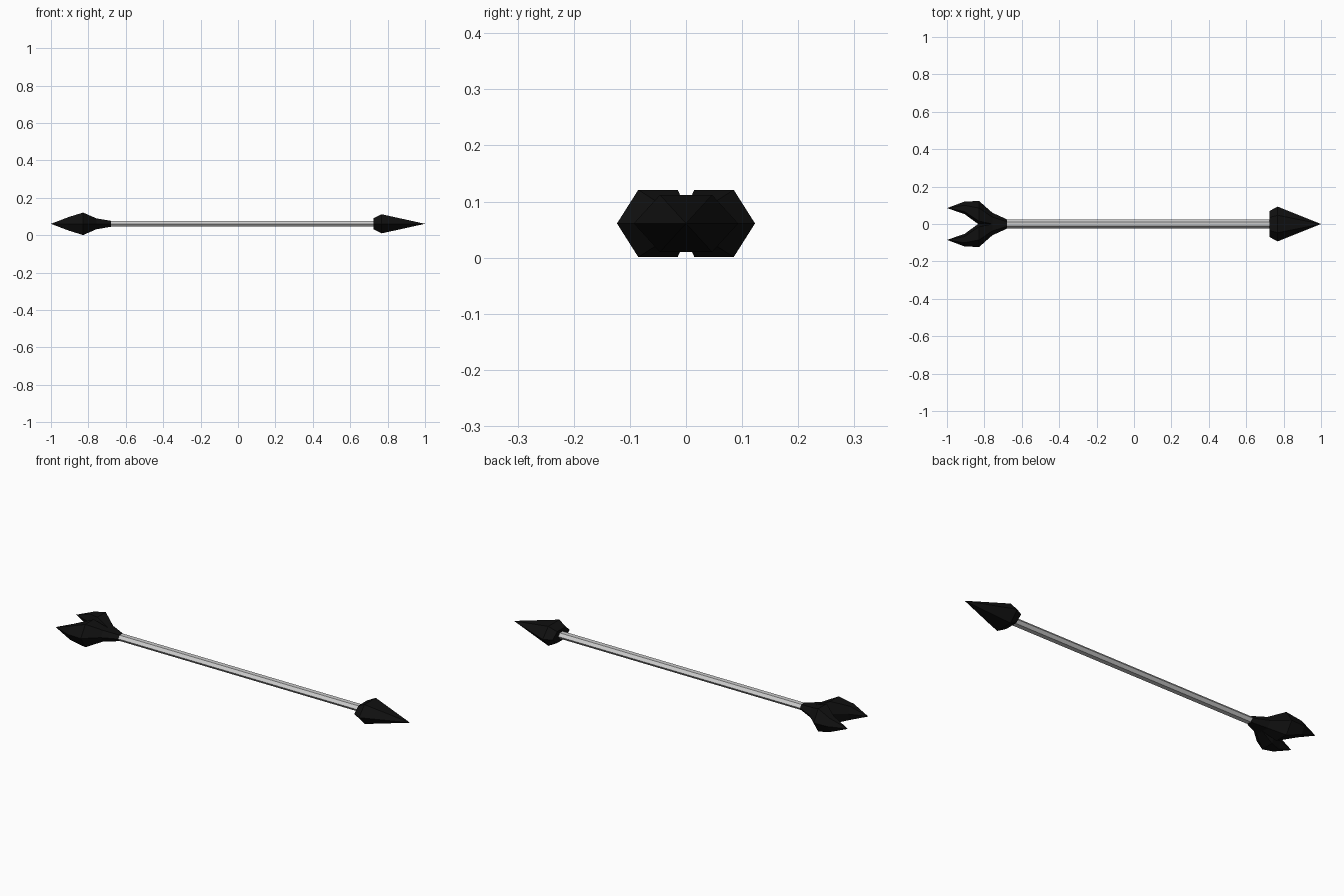
import bpy

if "Cube" in bpy.data.objects:
    bpy.data.objects.remove(bpy.data.objects["Cube"])

ZC = 0.061

black = bpy.data.materials.new("black")
black.diffuse_color = (0.005, 0.005, 0.005, 1)
black.use_nodes = True
black.node_tree.nodes["Principled BSDF"].inputs["Base Color"].default_value = black.diffuse_color


def hex_ring(x, inner, outer, half_z, flat_in, flat_out):
    """Six-sided cross-section: points at the sides, flat top and bottom."""
    return [(x, outer, ZC), (x, flat_out, ZC + half_z), (x, flat_in, ZC + half_z),
            (x, inner, ZC), (x, flat_in, ZC - half_z), (x, flat_out, ZC - half_z)]


def even_ring(x, half_y, half_z):
    return hex_ring(x, -half_y, half_y, half_z, -half_y / 2, half_y / 2)


def loft(name, rings, tip=None, mat=None):
    verts = [v for r in rings for v in r]
    n = len(rings)
    faces = [(6*i + j, 6*i + (j + 1) % 6, 6*i + 6 + (j + 1) % 6, 6*i + 6 + j)
             for i in range(n - 1) for j in range(6)]
    faces.append(tuple(reversed(range(6))))
    last = 6 * (n - 1)
    if tip:
        verts.append(tip)
        faces += [(last + j, last + (j + 1) % 6, last + 6) for j in range(6)]
    else:
        faces.append(tuple(range(last, last + 6)))
    # rings running towards -x need flipped faces
    if rings[-1][0][0] < rings[0][0][0]:
        faces = [f[::-1] for f in faces]
    me = bpy.data.meshes.new(name)
    me.from_pydata(verts, [], faces)
    if mat:
        me.materials.append(mat)
    ob = bpy.data.objects.new(name, me)
    bpy.context.collection.objects.link(ob)
    return ob


# Straight shaft
loft("shaft", [even_ring(-0.69, 0.024, 0.015), even_ring(0.735, 0.024, 0.015)])

# Pointed head with a bevelled back
loft("arrow_head", [even_ring(0.725, 0.07, 0.03), even_ring(0.768, 0.093, 0.051)],
     tip=(1.0, 0, ZC), mat=black)

# Forked tail: one curved prong, mirrored across the shaft
prong = loft("tail_prong", [
    hex_ring(-0.68, -0.012, 0.025, 0.016, -0.004, 0.013),
    hex_ring(-0.757, -0.005, 0.06, 0.029, 0.0, 0.037),
    hex_ring(-0.828, -0.004, 0.123, 0.06, 0.015, 0.085),
    hex_ring(-0.906, 0.053, 0.12, 0.036, 0.067, 0.1),
], tip=(-1.0, 0.085, ZC), mat=black)
mirror = prong.modifiers.new("mirror", 'MIRROR')
mirror.use_axis = (False, True, False)
mirror.use_mirror_merge = False
